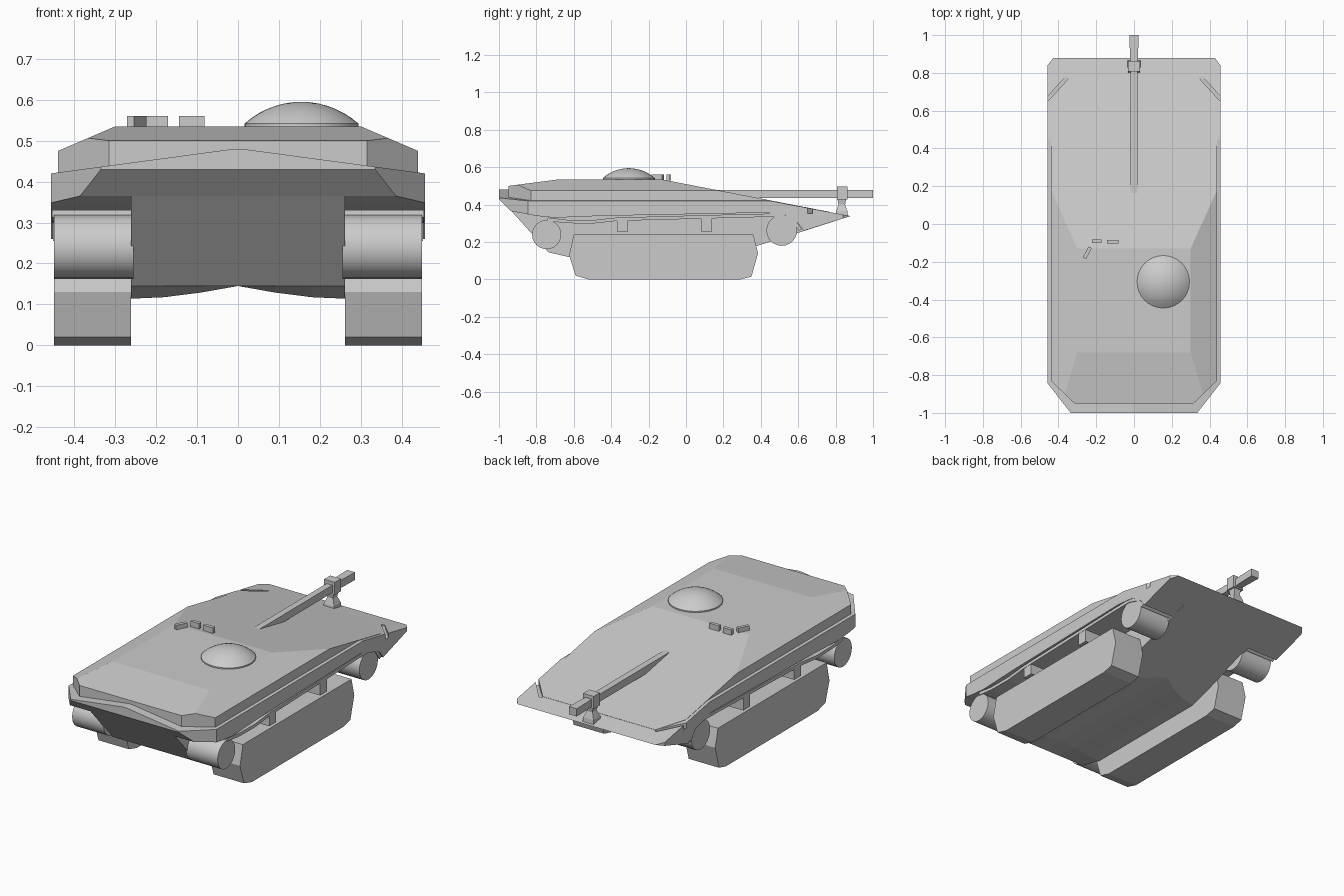
import bpy, bmesh, math
from mathutils import Vector, Matrix

if "Cube" in bpy.data.objects:
    bpy.data.objects.remove(bpy.data.objects["Cube"])


def finish(name, bm, smooth=False):
    bmesh.ops.recalc_face_normals(bm, faces=bm.faces)
    me = bpy.data.meshes.new(name)
    bm.to_mesh(me)
    bm.free()
    ob = bpy.data.objects.new(name, me)
    bpy.context.collection.objects.link(ob)
    if smooth:
        bpy.ops.object.select_all(action='DESELECT')
        ob.select_set(True)
        bpy.context.view_layer.objects.active = ob
        bpy.ops.object.shade_smooth_by_angle(angle=math.radians(35))
    return ob


def loft(sections):
    """Skin equal-length point loops and cap both ends."""
    bm = bmesh.new()
    rings = [[bm.verts.new(p) for p in s] for s in sections]
    n = len(rings[0])
    for a, b in zip(rings, rings[1:]):
        for i in range(n):
            j = (i + 1) % n
            bm.faces.new((a[i], a[j], b[j], b[i]))
    bm.faces.new(rings[0])
    bm.faces.new(rings[-1])
    return bm


def prism(profile, x0, x1):
    """Extrude a (y, z) side profile across x."""
    return loft([[(x, y, z) for y, z in profile] for x in (x0, x1)])


def cut(bm, point, normal):
    """Slice away everything on the normal side, on both flanks."""
    for s in (1, -1):
        bmesh.ops.bisect_plane(bm, geom=bm.verts[:] + bm.edges[:] + bm.faces[:], dist=1e-6,
                               plane_co=(s * point[0], point[1], point[2]),
                               plane_no=(s * normal[0], normal[1], normal[2]), clear_outer=True)
        bmesh.ops.holes_fill(bm, edges=[e for e in bm.edges if e.is_boundary], sides=0)


def box(name, center, size, rot=0.0):
    bm = bmesh.new()
    bmesh.ops.create_cube(bm, size=1, matrix=Matrix.Translation(center)
                          @ Matrix.Rotation(rot, 4, 'Z') @ Matrix.Diagonal((*size, 1)))
    return finish(name, bm)


def rect(cx, y, z, w, d):
    return [(cx - w, y - d, z), (cx + w, y - d, z), (cx + w, y + d, z), (cx - w, y + d, z)]


# Wide hull band with wheel arches and wedge bow
bm = prism([(-1, .43), (-1, .48), (.135, .48), (.88, .339), (.63, .26), (.60, .30), (.53, .345),
            (.42, .357), (-.45, .34), (-.70, .33), (-.80, .34), (-.935, .365)], -.457, .457)
cut(bm, (.335, -1, 0), (.16, -.125, 0))
cut(bm, (.457, .84, 0), (.04, .03, 0))
cut(bm, (.07, 0, .472), (.052, 0, .387))
hull_band = finish("hull_band", bm)

# Diagonal slots in the bow corners
for s in (1, -1):
    slot = box("slot_cutter", (s * .412, .712, .392), (.175, .018, .08), s * math.atan2(.12, -.11))
    slot.hide_render = True
    slot.hide_set(True)
    mod = hull_band.modifiers.new("slot", 'BOOLEAN')
    mod.operation = 'DIFFERENCE'
    mod.solver = 'EXACT'
    mod.object = slot

# Upper hull with sloping flanks and long glacis
bm = prism([(-.95, .40), (-.95, .50), (-.68, .535), (-.13, .535), (.77, .361), (.77, .345), (.5, .38)],
           -.44, .44)
cut(bm, (.315, -.95, 0), (.12, -.125, 0))
cut(bm, (.44, .63, 0), (.14, .09, 0))
cut(bm, (.30, 0, .535), (.06, 0, .14))
finish("upper_hull", bm)

# Narrow lower hull, belly raised along the centre line
sections = []
for x in (-.262, -.18, -.09, 0, .09, .18, .262):
    d = .031 * math.sin(abs(x) / .262 * math.pi / 2)
    sections.append([(x, y, z) for y, z in (
        (-.96, .395), (-.735, .145), (-.60, .145 - d), (.27 - 3.1 * d, .145 - d),
        (.80, .313), (.70, .35), (-.90, .40))])
finish("lower_hull", loft(sections))

# Running gear on each side
track = [(-.60, .24), (.36, .24), (.385, .14), (.35, .015), (.29, 0), (-.52, 0), (-.59, .02), (-.625, .13)]
run = [(-.74, .322), (-.64, .31), (-.50, .308), (-.37, .322), (.38, .342), (.5, .343), (.57, .322), (.612, .265)]
ribbon = []
for i, p in enumerate(run):
    t = Vector(run[min(i + 1, len(run) - 1)]) - Vector(run[max(i - 1, 0)])
    nrm = Vector((-t.y, t.x)).normalized() * .009
    ribbon.append((Vector(p) + nrm, Vector(p) - nrm))
ribbon = [tuple(a) for a, b in ribbon] + [tuple(b) for a, b in reversed(ribbon)]
for s, side in ((1, "right"), (-1, "left")):
    finish(side + "_track", prism(track, s * .262, s * .45))
    finish(side + "_upper_track_run", prism(ribbon, s * .262, s * .454))
    for part, y, z, r in (("_idler_wheel", -.745, .24, .078), ("_drive_wheel", .512, .262, .082)):
        circle = [(y + r * math.cos(a * math.tau / 24), z + r * math.sin(a * math.tau / 24))
                  for a in range(24)]
        finish(side + part, prism(circle, s * .255, s * .45), True)
    for y in (-.34, .11):
        box(side + "_track_support", (s * .355, y, .293), (.195, .06, .075))

# Gun barrel, muzzle and travel clamp
box("gun_barrel", (0, .50, .457), (.036, .70, .042))
finish("muzzle", loft([[(-w, y, .436), (w, y, .436), (w, y, .479), (-w, y, .479)]
                       for y, w in ((.84, .018), (.91, .022), (1.0, .024))]))
box("clamp_collar", (0, .835, .463), (.066, .055, .07))
finish("clamp_stand", loft([rect(0, .833, z, w, d) for z, w, d in (
    (.335, .034, .033), (.365, .032, .030), (.40, .018, .018), (.435, .024, .024))]))

# Domed cupola
cx, cy, base, r, h = .155, -.306, .528, .139, .053
big = (r * r + h * h) / (2 * h)
top = math.asin(r / big)
rings = [(r, base)] + [(big * math.sin(top * k / 7), .542 + h - big + big * math.cos(top * k / 7))
                       for k in (7, 6, 5, 4, 3, 2, 1, .1)]
finish("cupola_dome", loft([[(cx + q * math.cos(a * math.tau / 32), cy + q * math.sin(a * math.tau / 32), z)
                             for a in range(32)] for q, z in rings]), True)

# Driver's periscopes
for x, y, length, ang in ((-.113, -.094, .062, 0), (-.197, -.091, .052, 0), (-.247, -.152, .065, 62)):
    box("periscope", (x, y, .545), (length, .019, .03), math.radians(ang))
